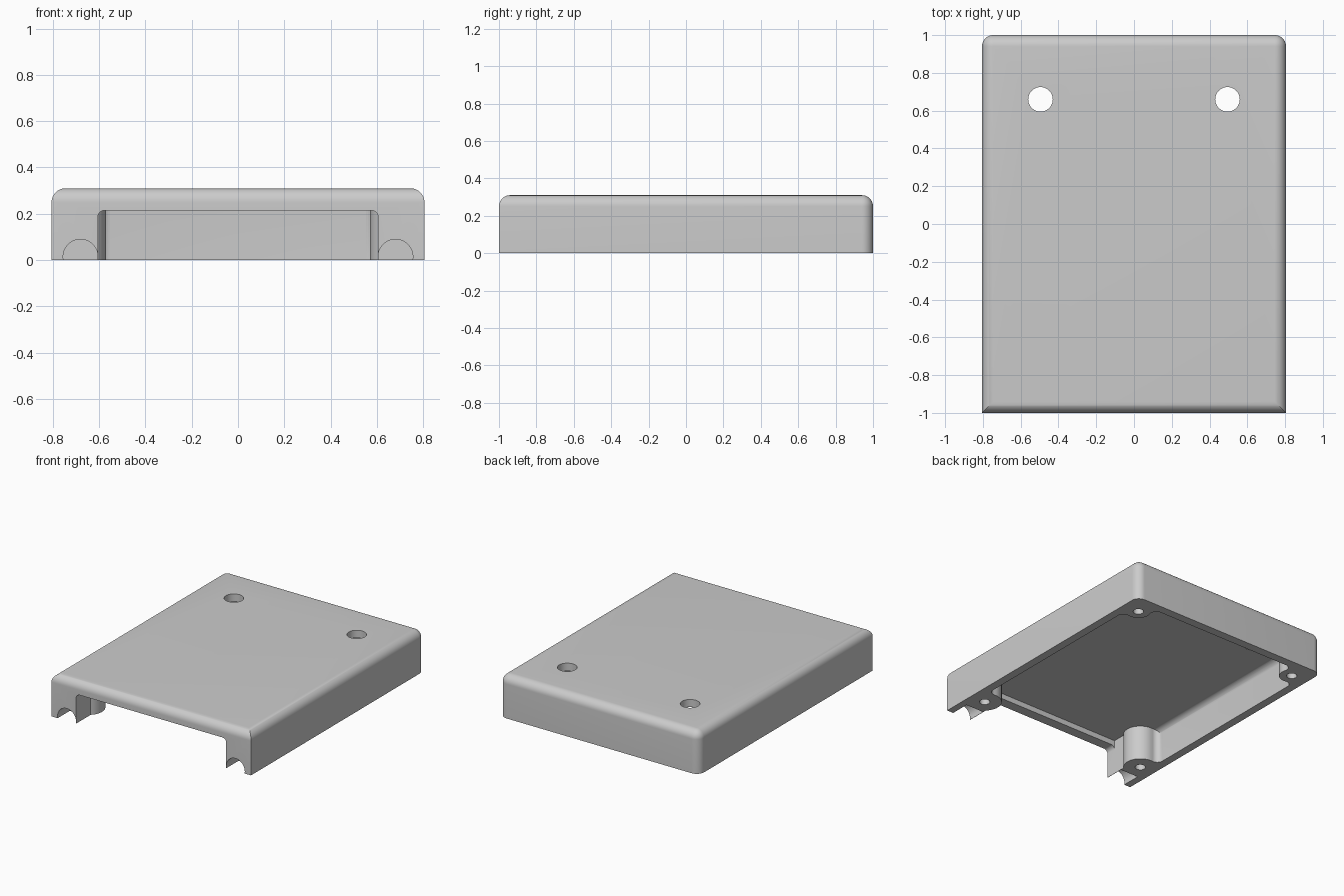
import bpy, bmesh
from math import sqrt, atan2, cos, sin, pi, radians
from mathutils import Vector, Matrix

if "Cube" in bpy.data.objects:
    bpy.data.objects.remove(bpy.data.objects["Cube"])

W, H, R = 0.805, 0.31, 0.06          # half width, height, edge radius
WALL_X, WALL_Y, CEILING = 0.745, 0.937, 0.255
LEG_X = 0.605


def finish(bm, name):
    bmesh.ops.recalc_face_normals(bm, faces=bm.faces)
    mesh = bpy.data.meshes.new(name)
    bm.to_mesh(mesh)
    bm.free()
    ob = bpy.data.objects.new(name, mesh)
    bpy.context.collection.objects.link(ob)
    return ob


def box(name, lo, hi, radius=0, keep=None, segments=10):
    """Box whose edges picked by keep(midpoint) are rounded."""
    bm = bmesh.new()
    bmesh.ops.create_cube(bm, size=1)
    lo, hi = Vector(lo), Vector(hi)
    for v in bm.verts:
        v.co = Vector([l + (h - l) * (c + 0.5) for l, h, c in zip(lo, hi, v.co)])
    if radius:
        mid = (lo + hi) / 2
        edges = [e for e in bm.edges
                 if keep((e.verts[0].co + e.verts[1].co) / 2 - mid)]
        bmesh.ops.bevel(bm, geom=edges, offset=radius, segments=segments,
                        profile=0.5, affect='EDGES')
    return finish(bm, name)


def prism(name, points, z0, z1):
    bm = bmesh.new()
    face = bm.faces.new([bm.verts.new((x, y, z0)) for x, y in points])
    new = bmesh.ops.extrude_face_region(bm, geom=[face])["geom"]
    bmesh.ops.translate(bm, vec=(0, 0, z1 - z0),
                        verts=[g for g in new if isinstance(g, bmesh.types.BMVert)])
    return finish(bm, name)


def cylinder(name, start, axis, radius, depth):
    bm = bmesh.new()
    turn = Vector((0, 0, 1)).rotation_difference(Vector(axis)).to_matrix().to_4x4()
    place = Matrix.Translation(Vector(start) + Vector(axis) * depth / 2) @ turn
    bmesh.ops.create_cone(bm, cap_ends=True, segments=40, radius1=radius,
                          radius2=radius, depth=depth, matrix=place)
    return finish(bm, name)


def combine(target, tool, operation='DIFFERENCE'):
    mod = target.modifiers.new("cut", 'BOOLEAN')
    mod.operation, mod.solver, mod.object = operation, 'EXACT', tool
    tool.hide_render = True
    bpy.context.view_layer.objects.active = target
    bpy.ops.object.modifier_apply(modifier=mod.name)
    bpy.data.objects.remove(tool)


def arc(c, r, a0, a1, n=10):
    return [(c[0] + r * cos(a0 + (a1 - a0) * i / n),
             c[1] + r * sin(a0 + (a1 - a0) * i / n)) for i in range(n + 1)]


def angle(a, b):
    return atan2(b[1] - a[1], b[0] - a[0])


# Outer shell: rounded top edges and rear corners, square front corners
lid = box("enclosure_lid", (-W, -1, 0), (W, 1, H), R,
          lambda m: m.z > 0.1 or (abs(m.z) < 0.01 and m.y > 0))

# Cavity outline: walls flowing around the screw bosses, one half then mirrored
back, back_r = (0.675, 0.85), 0.085
front, front_r = (0.685, -0.75), 0.115
flare = 0.045


def reach(r, wall):
    return sqrt((r + flare) ** 2 - (wall - flare) ** 2)


f1 = (back[0] - reach(back_r, WALL_Y - back[1]), WALL_Y - flare)
f2 = (WALL_X - flare, back[1] - reach(back_r, WALL_X - back[0]))
f3 = (WALL_X - flare, front[1] + reach(front_r, WALL_X - front[0]))
leg_end = (LEG_X, front[1] - sqrt(front_r ** 2 - (front[0] - LEG_X) ** 2))
half = arc(f1, flare, pi / 2, angle(f1, back))
half += arc(back, back_r, angle(back, f1) % (2 * pi), angle(back, f2) % (2 * pi), 16)[1:-1]
half += arc(f2, flare, angle(f2, back), 0)
half += arc(f3, flare, 0, angle(f3, front))
half += arc(front, front_r, angle(front, f3), angle(front, leg_end) % (2 * pi), 18)[1:]
half += [(LEG_X, -0.925)]
cavity = prism("cavity", half + [(-x, y) for x, y in reversed(half)], -0.1, CEILING)

# Soft joint between the walls and the ceiling
limit = box("cavity_limit", (-WALL_X - 0.0005, -1.2, -0.2),
            (WALL_X + 0.0005, WALL_Y + 0.0005, CEILING - 0.0005), 0.045,
            lambda m: m.z > 0.1 and m.y > -0.1)
combine(cavity, limit, 'INTERSECT')
combine(lid, cavity)

# Wide front opening between the legs
combine(lid, box("opening", (-LEG_X, -1.1, -0.1), (LEG_X, -0.9, 0.215), 0.03,
                 lambda m: m.z > 0.1 and abs(m.x) > 0.1))

for s in (-1, 1):
    # Through holes in the top
    combine(lid, cylinder("top_hole", (s * 0.495, 0.66, 0.1), (0, 0, 1), 0.065, 0.5))
    # Screw holes in the bosses
    for x, y in (back, front):
        combine(lid, cylinder("screw_hole", (s * x, y, -0.1), (0, 0, 1), 0.035, 0.3))
    # Round-topped notches in the front legs
    combine(lid, cylinder("leg_notch", (s * 0.68, -1.1, 0.015), (0, 1, 0), 0.075, 0.24))

# Material and shading
grey = bpy.data.materials.new("light_grey")
grey.use_nodes = True
colour = (0.6, 0.6, 0.6, 1)
grey.diffuse_color = colour
grey.node_tree.nodes["Principled BSDF"].inputs["Base Color"].default_value = colour
lid.data.materials.clear()
lid.data.materials.append(grey)
for p in lid.data.polygons:
    p.material_index = 0
bpy.ops.object.select_all(action='DESELECT')
lid.select_set(True)
bpy.context.view_layer.objects.active = lid
bpy.ops.object.shade_smooth_by_angle(angle=radians(30))
